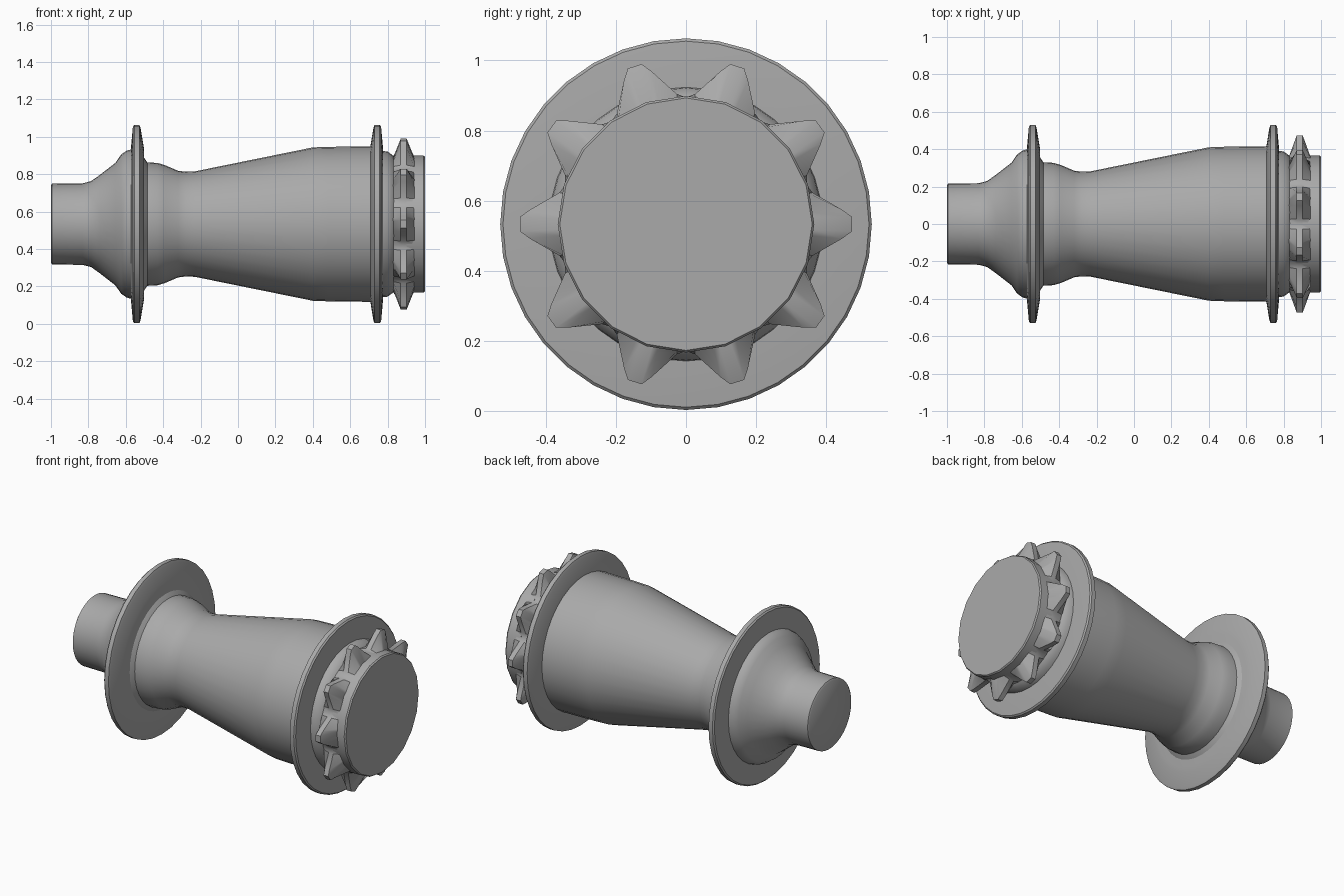
import bpy, bmesh, math

cube = bpy.data.objects.get("Cube")
if cube:
    bpy.data.objects.remove(cube, do_unlink=True)

AXIS_Z = 0.533

metal = bpy.data.materials.new("grey metal")
metal.use_nodes = True
GREY = (0.4, 0.4, 0.4, 1)
metal.diffuse_color = GREY
metal.node_tree.nodes["Principled BSDF"].inputs["Base Color"].default_value = GREY


def loft(name, rings, angle=35):
    """Join rings of (x, [(angle, radius), ...]) along x and cap both ends."""
    bm = bmesh.new()
    loops = [[bm.verts.new((x, r * math.cos(a), AXIS_Z + r * math.sin(a)))
              for a, r in ring] for x, ring in rings]
    for lower, upper in zip(loops, loops[1:]):
        n = len(lower)
        for i in range(n):
            j = (i + 1) % n
            bm.faces.new((lower[i], lower[j], upper[j], upper[i]))
    bm.faces.new(loops[0][::-1])
    bm.faces.new(loops[-1])
    bmesh.ops.recalc_face_normals(bm, faces=bm.faces)
    mesh = bpy.data.meshes.new(name)
    bm.to_mesh(mesh)
    bm.free()
    mesh.materials.append(metal)
    obj = bpy.data.objects.new(name, mesh)
    bpy.context.collection.objects.link(obj)
    bpy.ops.object.select_all(action="DESELECT")
    obj.select_set(True)
    bpy.context.view_layer.objects.active = obj
    bpy.ops.object.shade_smooth_by_angle(angle=math.radians(angle))
    return obj


def circle(radius, sides):
    return [(2 * math.pi * i / sides, radius) for i in range(sides)]


def turned(name, profile, sides, angle=35):
    return loft(name, [(x, circle(r, sides)) for x, r in profile], angle)


# Axle stub flaring into the small flange
turned("axle_stub", [(-1, .207), (-.994, .216), (-.83, .218), (-.785, .23),
                     (-.74, .262), (-.655, .328), (-.625, .372),
                     (-.595, .393), (-.56, .402)], 36)

# Two spoke flanges, mirrored about their shared middle
FLANGE = [(.705, .40), (.71, .43), (.724, .515), (.73, .53), (.757, .53),
          (.765, .522), (.776, .40), (.776, .36)]
turned("large_end_flange", FLANGE, 36)
turned("small_end_flange", [(.203 - x, r) for x, r in FLANGE], 36)

# Tapered barrel between the flanges
turned("barrel", [(-.54, .40), (-.505, .36), (-.485, .33), (-.43, .327),
                  (-.39, .315), (-.32, .285), (-.28, .28), (-.23, .282),
                  (.40, .41), (.48, .413), (.73, .416)], 36)

# Collar behind the cog
turned("collar", [(.76, .392), (.80, .388), (.83, .366), (.85, .34)], 36)

# Cog: ten tapered teeth, wide at the valleys and narrow at the tips
TEETH = 10
BASE = .362
TOOTH = [(-18, BASE), (-14, .372), (-5.3, .447), (-2.5, .474),
         (2.5, .474), (5.3, .447), (14, .372)]
crest = [(math.radians(t * 360 / TEETH + a), r)
         for t in range(TEETH) for a, r in TOOTH]
root = [(a, BASE) for a, r in crest]
loft("cog", [(.829, root), (.87, crest), (.902, crest), (.943, root)], 25)

# End cap outside the cog
turned("end_cap", [(.90, .366), (.992, .366), (1, .36)], 20)
